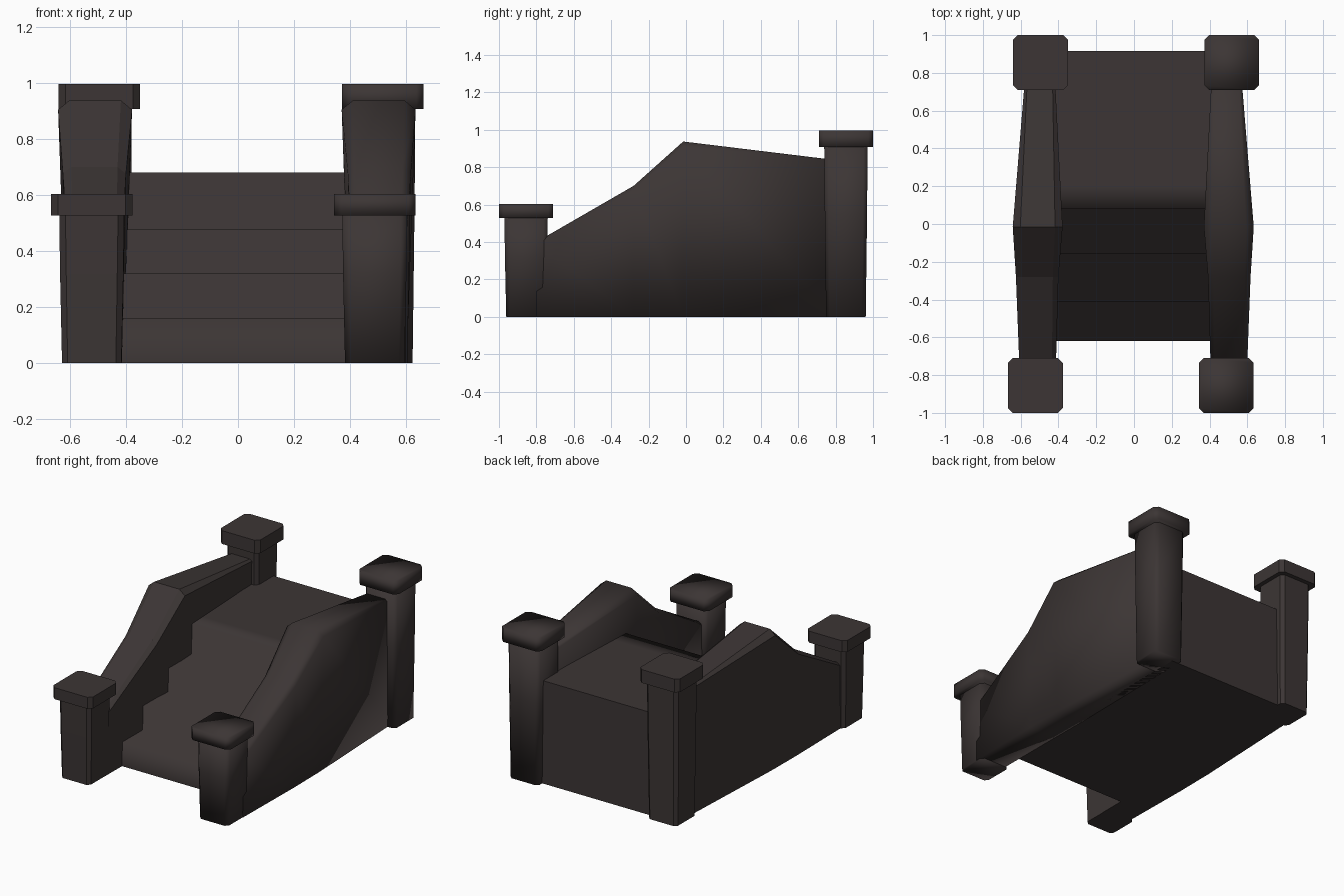
import bpy, bmesh

if "Cube" in bpy.data.objects:
    bpy.data.objects.remove(bpy.data.objects["Cube"])

stone = bpy.data.materials.new("dark brown stone")
stone.diffuse_color = (0.045, 0.036, 0.035, 1)
stone.use_nodes = True
stone.node_tree.nodes["Principled BSDF"].inputs["Base Color"].default_value = stone.diffuse_color


def finish(name, bm, smooth):
    bmesh.ops.recalc_face_normals(bm, faces=bm.faces)
    for f in bm.faces:
        f.smooth = smooth(f) if callable(smooth) else smooth
    me = bpy.data.meshes.new(name)
    bm.to_mesh(me)
    bm.free()
    me.materials.append(stone)
    ob = bpy.data.objects.new(name, me)
    bpy.context.collection.objects.link(ob)
    return ob


def loft(name, rings, smooth):
    """Skin a list of equal-length rings and close both ends."""
    bm = bmesh.new()
    vs = [[bm.verts.new(p) for p in r] for r in rings]
    n = len(rings[0])
    for a, b in zip(vs, vs[1:]):
        for i in range(n):
            j = (i + 1) % n
            bm.faces.new((a[i], a[j], b[j], b[i]))
    bm.faces.new(vs[0])
    bm.faces.new(vs[-1])
    return finish(name, bm, smooth)


def octagon(cx, cy, h, c, z):
    """Square ring of half-width h with corners cut by c."""
    k = h - c
    pts = [(h, -k), (h, k), (k, h), (-k, h), (-h, k), (-h, -k), (-k, -h), (k, -h)]
    return [(cx + x, cy + y, z) for x, y in pts]


# Four posts with caps: name, centre x, centre y, shaft top, cap top
for name, cx, cy, zt, zc in (("front_left", -0.522, -0.855, 0.527, 0.603),
                             ("front_right", 0.488, -0.855, 0.527, 0.603),
                             ("back_left", -0.495, 0.855, 0.907, 0.995),
                             ("back_right", 0.517, 0.855, 0.907, 0.995)):
    smooth = cx > 0
    loft(name + "_post", [octagon(cx, cy, 0.106, 0.02, 0),
                          octagon(cx, cy, 0.113, 0.022, zt * 0.6),
                          octagon(cx, cy, 0.116, 0.022, zt + 0.01)], smooth)
    loft(name + "_cap", [octagon(cx, cy, 0.145, 0.025, zt),
                         octagon(cx, cy, 0.145, 0.025, zc)], smooth)

# Side walls: y, top height, inner x, outer x, top chamfer width and drop
stations = [(-0.80, 0.40, 0.415, 0.605, 0.02, 0.015),
            (-0.28, 0.70, 0.40, 0.625, 0.03, 0.025),
            (-0.015, 0.937, 0.378, 0.642, 0.04, 0.033),
            (0.80, 0.838, 0.42, 0.575, 0.012, 0.01)]
for name, s, dx in (("left_wall", -1, 0), ("right_wall", 1, -0.008)):
    rings = []
    for y, z, xi, xo, w, d in stations:
        mid = (xi + xo) / 2
        half = min((xo - xi) / 2, 0.1)
        sec = [(mid - half, 0), (xi, z - d), (xi + w, z),
               (xo - w, z), (xo, z - d), (mid + half, 0)]
        rings.append([(s * x + dx, y, zz) for x, zz in sec])
    loft(name, rings, s > 0)

# Staircase with landing; steps share soft normals
profile = [(-0.62, 0), (-0.62, 0.16), (-0.41, 0.16), (-0.41, 0.32),
           (-0.16, 0.32), (-0.16, 0.477), (0.08, 0.477), (0.08, 0.68),
           (0.2, 0.68), (0.915, 0.68), (0.915, 0)]
loft("stairs", [[(x, y, z) for y, z in profile] for x in (-0.46, 0.46)],
     lambda f: len(f.verts) == 4 and f.calc_center_median().y < 0.3
     and f.calc_center_median().z > 0.01)
